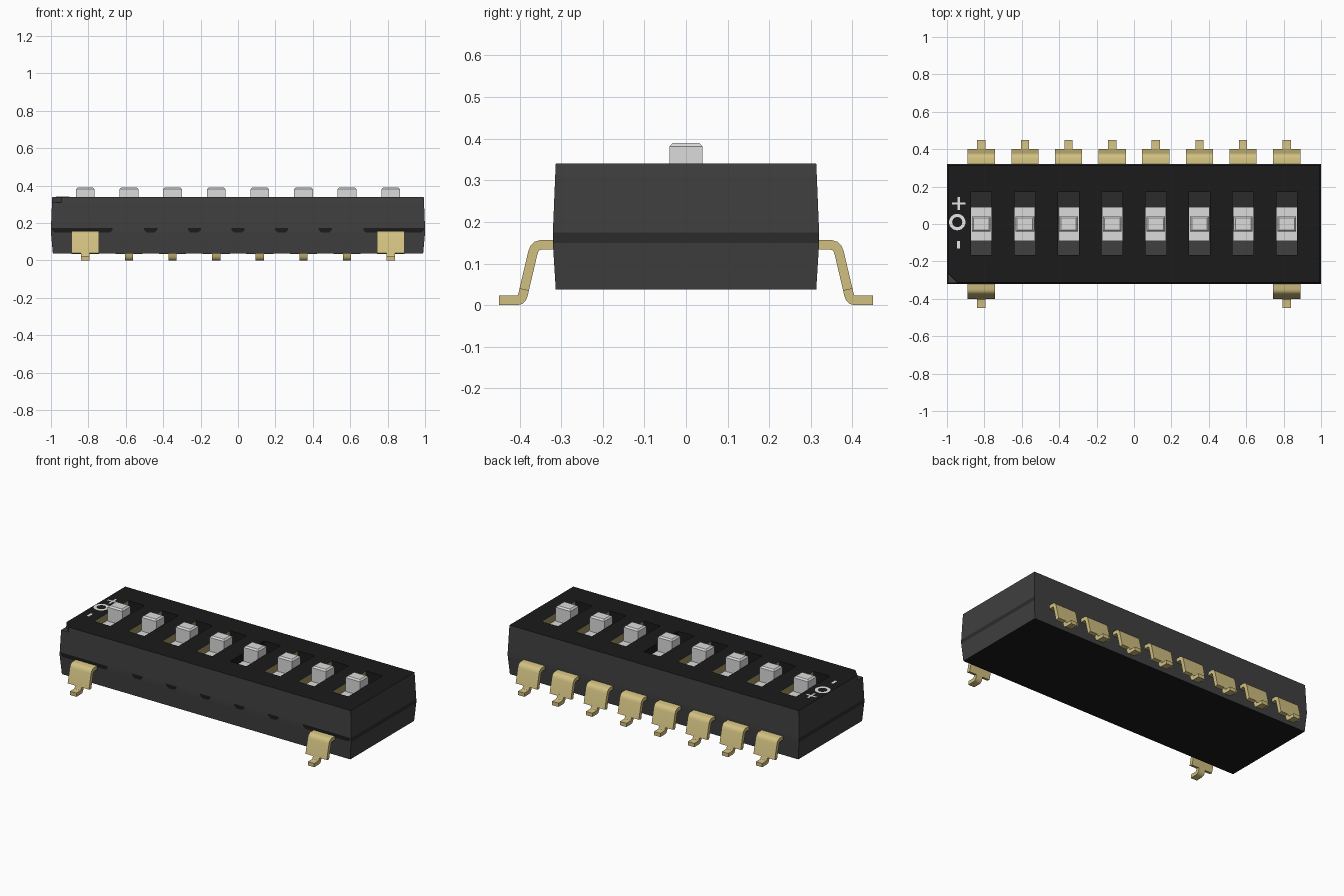
import bpy, bmesh, math
from mathutils import Vector

if "Cube" in bpy.data.objects:
    bpy.data.objects.remove(bpy.data.objects["Cube"])


def material(name, rgb):
    m = bpy.data.materials.new(name)
    m.use_nodes = True
    m.diffuse_color = (*rgb, 1)
    bsdf = m.node_tree.nodes["Principled BSDF"]
    bsdf.inputs["Base Color"].default_value = (*rgb, 1)
    bsdf.inputs["Roughness"].default_value = 0.6
    return m


SIDE = material("charcoal plastic", (0.050, 0.050, 0.050))
DARK = material("black plastic", (0.011, 0.011, 0.011))
LINING = material("dull brass lining", (0.36, 0.30, 0.125))
SHADE = material("dark grey plastic", (0.024, 0.024, 0.024))
GREY = material("light grey plastic", (0.70, 0.71, 0.70))
GOLD = material("pale gold metal", (0.64, 0.53, 0.22))
WHITE = material("white marking", (0.80, 0.80, 0.80))


def finish(name, bm, mats, smooth=False):
    bmesh.ops.remove_doubles(bm, verts=bm.verts, dist=1e-5)
    bmesh.ops.recalc_face_normals(bm, faces=bm.faces)
    me = bpy.data.meshes.new(name)
    bm.to_mesh(me)
    bm.free()
    for m in mats:
        me.materials.append(m)
    ob = bpy.data.objects.new(name, me)
    bpy.context.collection.objects.link(ob)
    if smooth:
        bpy.ops.object.select_all(action='DESELECT')
        ob.select_set(True)
        bpy.context.view_layer.objects.active = ob
        bpy.ops.object.shade_smooth_by_angle(angle=math.radians(35))
    return ob


def box(name, lo, hi, mat, bevel=0.0):
    bm = bmesh.new()
    bmesh.ops.create_cube(bm, size=1)
    for v in bm.verts:
        v.co = Vector([(l + h) / 2 + c * (h - l) for c, l, h in zip(v.co, lo, hi)])
    if bevel:
        top = [e for e in bm.edges if all(v.co.z > hi[2] - 1e-5 for v in e.verts)]
        bmesh.ops.bevel(bm, geom=top, offset=bevel, segments=1, affect='EDGES')
    return finish(name, bm, [mat])


PITCH = 0.2333
XS = [(i - 3.5) * PITCH for i in range(8)]
WELL, Y0, Y1 = 0.056, -0.165, 0.17   # well half width and extent in y
TOP, FLOOR, CUT = 0.34, 0.25, 0.05   # heights and corner chamfer
TX, TY = 0.993, 0.313
SEAM0, SEAM1 = 0.149, 0.174          # parting band


# Housing: stacked cross-sections with one chamfered top corner
def section(z, x, y, c):
    return [Vector(p) for p in ((-x + c, -y, z), (x, -y, z), (x, y, z), (-x, y, z), (-x, -y + c, z))]


bm = bmesh.new()


def face(pts, mat=0):
    pts = [Vector(p) for p in pts]
    pts = [p for i, p in enumerate(pts) if (p - pts[i - 1]).length > 1e-6]
    if len(pts) > 2:
        bm.faces.new([bm.verts.new(p) for p in pts]).material_index = mat


levels = [(0.037, 0.99, TY, 0), (SEAM0, 1.0, 0.32, 0), (SEAM1, 1.0, 0.32, 0),
          (0.31, 0.9945, 0.3144, 0), (0.31, 0.9945, 0.3144, CUT), (TOP, TX, TY, CUT)]
rings = [section(*l) for l in levels]
for k, (a, b) in enumerate(zip(rings, rings[1:])):
    if k == 3:      # ledge under the chamfer
        face([a[0], b[0], b[4]], 0)
        continue
    for i in range(5):
        j = (i + 1) % 5
        face([a[i], a[j], b[j], b[i]], 3 if k == 1 and i in (1, 3) else 0)
face(rings[0], 1)

# Top skin with a row of open wells, all but one lined in brass
xs = [-TX] + [x + s * WELL for x in XS for s in (-1, 1)] + [TX]
ys = [-TY, Y0, Y1, TY]
for i in range(len(xs) - 1):
    for j in range(3):
        a, b, c, d = xs[i], xs[i + 1], ys[j], ys[j + 1]
        quad = [(a, c), (b, c), (b, d), (a, d)]
        if i == 0 and j == 0:
            quad = [(a + CUT, c), (b, c), (b, d), (a, d), (a, c + CUT)]
        if not (j == 1 and i % 2 == 1):
            face([(x, y, TOP) for x, y in quad], 1)
            continue
        face([(a, c, FLOOR), (b, c, FLOOR), (b, 0, FLOOR), (a, 0, FLOOR)], 0)
        face([(a, 0, FLOOR), (b, 0, FLOOR), (b, d, FLOOR), (a, d, FLOOR)], 3)
        for n in range(4):
            p, q = quad[n], quad[(n + 1) % 4]
            lined = n % 2 == 1 and i // 2 != 4
            face([(*p, TOP), (*q, TOP), (*q, FLOOR), (*p, FLOOR)], 2 if lined else 1)
finish("housing", bm, [SIDE, DARK, LINING, SHADE])

# Dark slots along the front parting line, tapering towards the bottom
spans = [(-0.995, -0.67), (0.67, 0.995)] + [(i * PITCH - 0.035, i * PITCH + 0.035) for i in range(-2, 3)]
bm = bmesh.new()
for x0, x1 in spans:
    outline = [(x0 + 0.015, SEAM0), (x1 - 0.015, SEAM0), (x1, SEAM0 + 0.013), (x1, SEAM1),
               (x0, SEAM1), (x0, SEAM0 + 0.013)]
    bm.faces.new([bm.verts.new((x, -0.3208, z)) for x, z in outline])
finish("front_seam_slots", bm, [DARK])

# Sliders with raised knobs
for x in XS:
    box("slider_base", (x - 0.055, -0.09, FLOOR - 0.01), (x + 0.055, 0.09, 0.295), GREY)
    box("slider_knob", (x - 0.05, -0.04, 0.28), (x + 0.05, 0.04, 0.39), GREY, 0.009)


# Bent metal leads: a ribbon swept along a path in the y-z plane
def ribbon(bm, path, width, thick, x, side):
    pts = [Vector(p) for p in path]
    left, right = [], []
    for i, p in enumerate(pts):
        dirs = []
        if i > 0:
            dirs.append((p - pts[i - 1]).normalized())
        if i < len(pts) - 1:
            dirs.append((pts[i + 1] - p).normalized())
        t = sum(dirs, Vector((0, 0))).normalized()
        n = Vector((-t.y, t.x)) * (thick / 2 / max(0.5, t.dot(dirs[0])))
        left.append(p + n)
        right.append(p - n)
    loop = left + right[::-1]
    ends = [[bm.verts.new((x + s * width / 2, side * p.x, p.y)) for p in loop] for s in (-1, 1)]
    n, m = len(loop), len(pts)
    for i in range(n):
        j = (i + 1) % n
        bm.faces.new([ends[0][i], ends[0][j], ends[1][j], ends[1][i]])
    for e in ends:
        for i in range(m - 1):
            bm.faces.new([e[i], e[i + 1], e[n - 2 - i], e[n - 1 - i]])


SHOULDER = [(0.30, 0.145), (0.348, 0.145), (0.358, 0.142), (0.364, 0.136), (0.368, 0.126), (0.389, 0.037)]
FOOT = [(0.3865, 0.048), (0.391, 0.028), (0.394, 0.019), (0.399, 0.0135), (0.406, 0.0115), (0.45, 0.0115)]


def lead(name, x, side):
    for part, path, width in (("shoulder", SHOULDER, 0.146), ("foot", FOOT, 0.044)):
        bm = bmesh.new()
        ribbon(bm, path, width, 0.023, x, side)
        finish(name + "_" + part, bm, [GOLD], True)


for x in XS:
    lead("back_lead", x, 1)
for x in (XS[0], XS[-1]):
    lead("front_lead", x, -1)

# Printed position marks: plus, ring and minus
Z0, Z1 = TOP - 0.001, TOP + 0.0008
box("plus_bar_across", (-0.972, 0.104, Z0), (-0.902, 0.116, Z1), WHITE)
box("plus_bar_along", (-0.943, 0.075, Z0), (-0.931, 0.145, Z1), WHITE)
box("minus_bar", (-0.947, -0.13, Z0), (-0.931, -0.09, Z1), WHITE)
bm = bmesh.new()
N = 24
circ = [[bm.verts.new((-0.945 + r * math.cos(math.tau * i / N), 0.01 + r * math.sin(math.tau * i / N), Z1))
         for i in range(N)] for r in (0.027, 0.044)]
for i in range(N):
    j = (i + 1) % N
    bm.faces.new([circ[0][i], circ[1][i], circ[1][j], circ[0][j]])
finish("ring_mark", bm, [WHITE])
